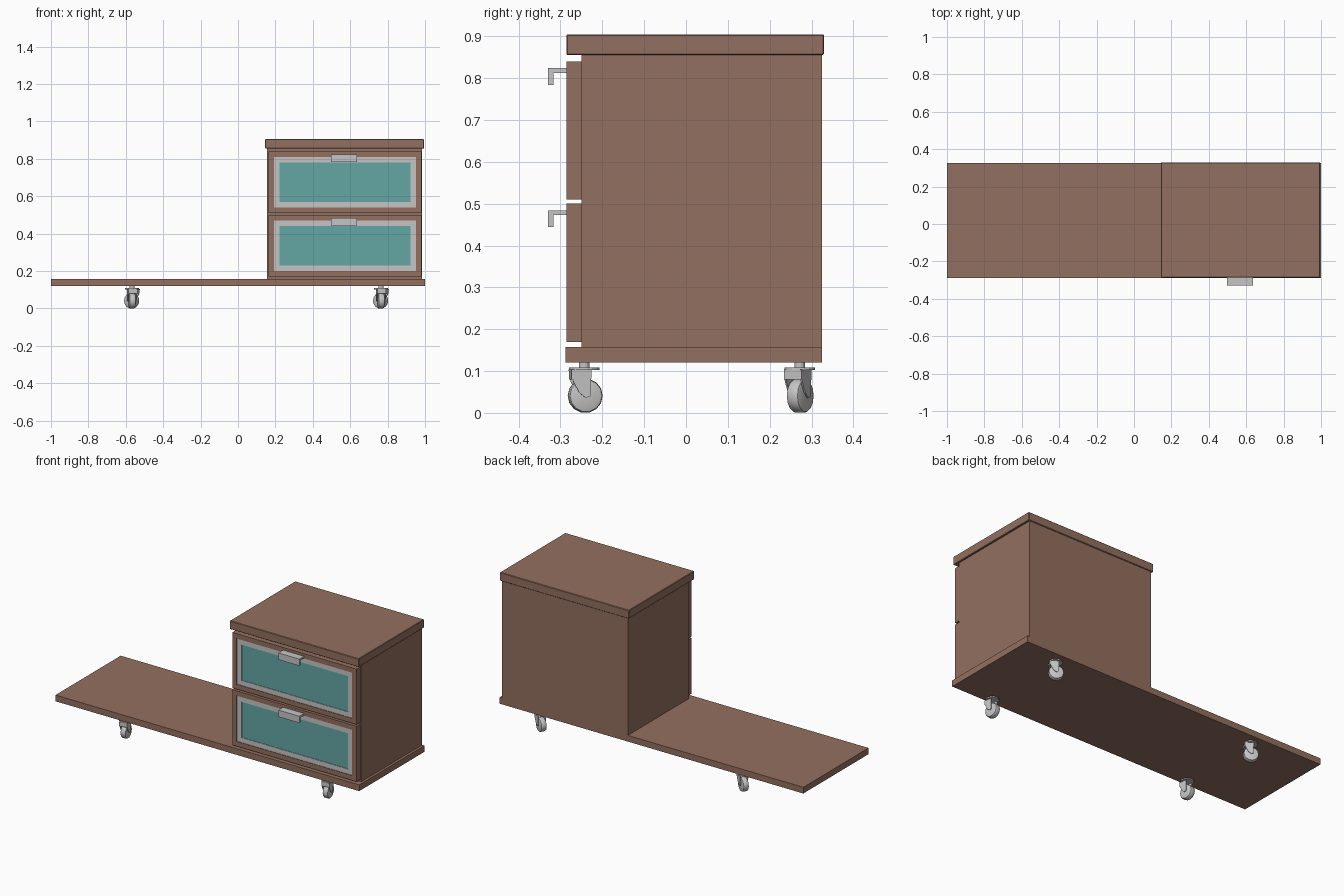
import bpy, bmesh, math
from mathutils import Matrix, Vector

cube = bpy.data.objects.get("Cube")
if cube:
    bpy.data.objects.remove(cube, do_unlink=True)


def material(name, rgb):
    m = bpy.data.materials.new(name)
    m.use_nodes = True
    m.diffuse_color = (*rgb, 1)
    m.node_tree.nodes["Principled BSDF"].inputs["Base Color"].default_value = (*rgb, 1)
    return m


wood = material("brown wood", (0.29, 0.16, 0.115))
metal = material("silver metal", (0.56, 0.56, 0.56))
glass = material("teal glass", (0.125, 0.39, 0.375))


def finish(name, bm, *mats):
    bmesh.ops.recalc_face_normals(bm, faces=bm.faces)
    mesh = bpy.data.meshes.new(name)
    bm.to_mesh(mesh)
    bm.free()
    for m in mats:
        mesh.materials.append(m)
    obj = bpy.data.objects.new(name, mesh)
    bpy.context.collection.objects.link(obj)
    return obj


def add_box(bm, x, y, z):
    centre = Vector([(a + b) / 2 for a, b in (x, y, z)])
    size = [b - a for a, b in (x, y, z)]
    return bmesh.ops.create_cube(
        bm, size=1, matrix=Matrix.Translation(centre) @ Matrix.Diagonal((*size, 1)))["verts"]


def box(name, x, y, z, mat, bevel=0.0):
    bm = bmesh.new()
    add_box(bm, x, y, z)
    if bevel:
        bmesh.ops.bevel(bm, geom=bm.edges[:], offset=bevel, segments=1, affect='EDGES')
    return finish(name, bm, mat)


def add_prism(bm, profile, x0, x1):
    """Extrude a (y, z) outline along x."""
    face = bm.faces.new([bm.verts.new((x0, y, z)) for y, z in profile])
    moved = bmesh.ops.extrude_face_region(bm, geom=[face])["geom"]
    verts = [v for v in moved if isinstance(v, bmesh.types.BMVert)]
    bmesh.ops.translate(bm, verts=verts, vec=(x1 - x0, 0, 0))


# Long base board, cabinet body and lid
box("base_board", (-1, 1), (-0.288, 0.325), (0.12, 0.157), wood)
box("cabinet_body", (0.155, 0.985), (-0.25, 0.325), (0.157, 0.855), wood)
box("cabinet_lid", (0.145, 0.995), (-0.286, 0.33), (0.855, 0.905), wood, 0.003)


def inset_panel(bm, face, width, depth, index):
    """Inset a face by an even border, then step it back."""
    bmesh.ops.inset_region(bm, faces=[face], thickness=width)
    rim = bmesh.ops.extrude_face_region(bm, geom=[face])["geom"]
    new = next(f for f in rim if isinstance(f, bmesh.types.BMFace))
    bmesh.ops.delete(bm, geom=[face], context='FACES_ONLY')
    bmesh.ops.translate(bm, verts=new.verts, vec=(0, depth, 0))
    new.material_index = index
    return new


def drawer(name, z):
    # Wooden front, silver frame and glass pane
    bm = bmesh.new()
    add_box(bm, (0.163, 0.981), (-0.286, -0.25), (z, z + 0.33))
    front = min(bm.faces, key=lambda f: f.calc_center_median().y)
    frame = inset_panel(bm, front, 0.041, 0.003, 1)
    inset_panel(bm, frame, 0.042, 0.003, 2)
    finish(name + "_front", bm, wood, metal, glass)
    # Bent handle with a hanging lip
    top = z + 0.314
    bm = bmesh.new()
    add_prism(bm, [(-0.283, top), (-0.33, top), (-0.33, top - 0.04), (-0.317, top - 0.04),
                   (-0.317, top - 0.011), (-0.283, top - 0.011)], 0.497, 0.635)
    finish(name + "_handle", bm, metal)


drawer("lower_drawer", 0.17)
drawer("upper_drawer", 0.51)


def caster(name, x, y, angle):
    place = Matrix.Translation((x, y, 0)) @ Matrix.Rotation(math.radians(angle), 4, 'Z')
    # Stem, swivel plate and fork cheeks
    bm = bmesh.new()
    for radius, low, high in ((0.013, 0.108, 0.121), (0.037, 0.102, 0.109)):
        bmesh.ops.create_cone(bm, cap_ends=True, segments=16, radius1=radius, radius2=radius,
                              depth=high - low, matrix=Matrix.Translation((0, 0, (low + high) / 2)))
    cheek = [(-0.035, 0.104), (-0.03, 0.075), (-0.015, 0.048), (0, 0.036),
             (0.012, 0.04), (0.014, 0.104)]
    for side in (-1, 1):
        add_prism(bm, cheek, side * 0.02, side * 0.024)
    add_box(bm, (-0.024, 0.024), (-0.034, -0.026), (0.08, 0.104))
    bm.transform(place)
    finish(name + "_fork", bm, metal)
    # Wheel with rounded tread
    bm = bmesh.new()
    spin = Matrix.Translation((0, 0.002, 0.041)) @ Matrix.Rotation(math.pi / 2, 4, 'Y')
    bmesh.ops.create_cone(bm, cap_ends=True, segments=14, radius1=0.041, radius2=0.041,
                          depth=0.034, matrix=spin)
    rims = [e for e in bm.edges if any(len(f.verts) > 4 for f in e.link_faces)]
    bmesh.ops.bevel(bm, geom=rims, offset=0.008, segments=2, profile=0.5, affect='EDGES')
    bm.transform(place)
    wheel = finish(name + "_wheel", bm, metal)
    bpy.ops.object.select_all(action='DESELECT')
    wheel.select_set(True)
    bpy.context.view_layer.objects.active = wheel
    bpy.ops.object.shade_smooth_by_angle(angle=math.radians(35))


for side, x in (("right", -0.567), ("left", 0.764)):
    caster("front_" + side + "_caster", x, -0.243, 8)
    caster("back_" + side + "_caster", x, 0.272, 60)
